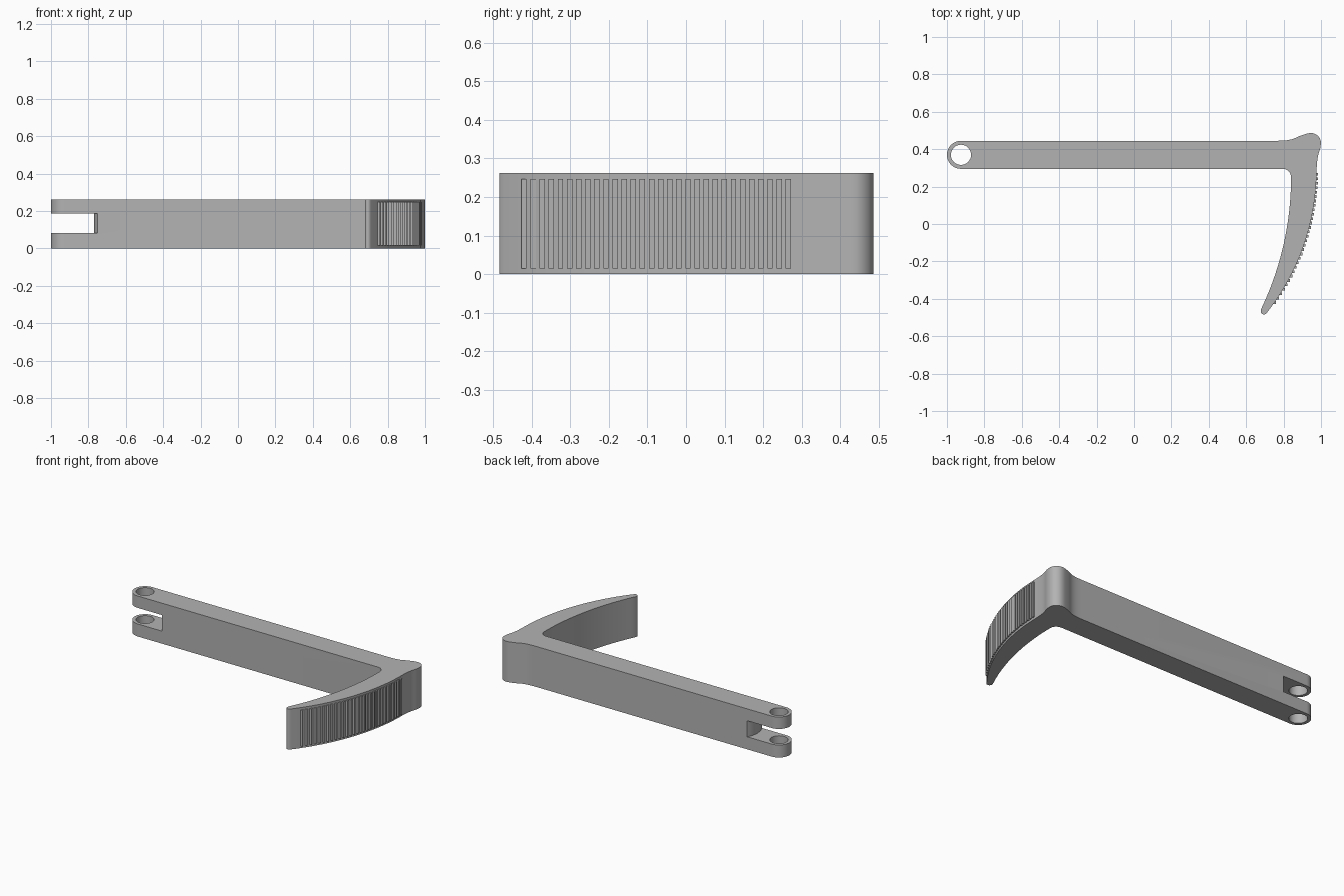
import bpy
import bmesh
from math import cos, sin, pi, sqrt, radians
from mathutils import Vector

HEIGHT = 0.262
PIVOT = (-0.925, 0.37)
ARM_R = 0.075
OUTER_C, OUTER_R = (-0.257, 0.29), 1.233   # outer sweep of the pedal blade
INNER_C, INNER_R = (-0.79, 0.25), 1.63     # inner sweep of the pedal blade

if "Cube" in bpy.data.objects:
    bpy.data.objects.remove(bpy.data.objects["Cube"])

grey = bpy.data.materials.new("plain grey")
grey.use_nodes = True
colour = (0.45, 0.45, 0.45, 1)
grey.diffuse_color = colour
grey.node_tree.nodes["Principled BSDF"].inputs["Base Color"].default_value = colour


def arc(centre, r, a0, a1, n):
    """Points on an arc, angles in degrees."""
    steps = [radians(a0 + (a1 - a0) * i / n) for i in range(n + 1)]
    return [(centre[0] + r * cos(a), centre[1] + r * sin(a)) for a in steps]


def sweep(centre, r, y0, y1, n):
    """Points on the +x side of a circle, spaced evenly in y."""
    ys = [y0 + (y1 - y0) * i / n for i in range(n + 1)]
    return [(centre[0] + sqrt(r * r - (y - centre[1]) ** 2), y) for y in ys]


def smooth_path(points, n=5):
    """Catmull-Rom curve through the inner points."""
    p = [Vector(q) for q in points]
    out = []
    for a, b, c, d in zip(p, p[1:], p[2:], p[3:]):
        for i in range(n):
            t = i / n
            v = 0.5 * (2 * b + (c - a) * t + (2 * a - 5 * b + 4 * c - d) * t * t
                       + (3 * b - a - 3 * c + d) * t ** 3)
            out.append((v.x, v.y))
    return out


def add_prism(bm, outline, z0, z1):
    base = bm.faces.new([bm.verts.new((x, y, z0)) for x, y in outline])
    top = bmesh.ops.extrude_face_region(bm, geom=[base])["geom"]
    verts = [g for g in top if isinstance(g, bmesh.types.BMVert)]
    bmesh.ops.translate(bm, verts=verts, vec=(0, 0, z1 - z0))


def finish(bm, name):
    bmesh.ops.recalc_face_normals(bm, faces=bm.faces)
    mesh = bpy.data.meshes.new(name)
    bm.to_mesh(mesh)
    bm.free()
    mesh.materials.append(grey)
    obj = bpy.data.objects.new(name, mesh)
    bpy.context.collection.objects.link(obj)
    return obj


def prism(name, outline, z0, z1):
    bm = bmesh.new()
    add_prism(bm, outline, z0, z1)
    return finish(bm, name)


# Lever body: rounded pivot end, straight arm, bulged corner, curved blade
corner = smooth_path([(0.6, 0.445), (0.77, 0.445), (0.84, 0.452), (0.89, 0.472),
                      (0.94, 0.486), (0.975, 0.478), (0.997, 0.45), (0.997, 0.41),
                      (0.983, 0.36), (0.976, 0.29), (0.972, 0.2)])
outline = arc(PIVOT, ARM_R, 270, 90, 24)
outline += corner
outline += sweep(OUTER_C, OUTER_R, 0.29, -0.472, 28)
outline += arc((0.695, -0.467), 0.017, -50, -200, 8)
outline += sweep(INNER_C, INNER_R, -0.455, 0.25, 24)
outline += arc((0.795, 0.25), 0.045, 8, 90, 8)
lever = prism("lever_body", outline, 0, HEIGHT)

# Pivot hole and fork slot, whose end wall bulges outward
hole = prism("hole_cutter", arc(PIVOT, 0.054, 0, 348.75, 31), -0.1, 0.4)
slot_end = arc((-0.62, PIVOT[1]), 0.15, 215, 145, 14)
slot = prism("slot_cutter", [(-1.1, 0.2)] + [(-0.743, 0.2)] + slot_end[::-1][::-1]
             and [(-1.1, 0.284)] + slot_end + [(-1.1, 0.456)], 0.081, 0.185)

bpy.context.view_layer.objects.active = lever
for cutter in (hole, slot):
    cutter.hide_render = True
    cut = lever.modifiers.new(cutter.name, "BOOLEAN")
    cut.operation = "DIFFERENCE"
    cut.solver = "EXACT"
    cut.object = cutter
    bpy.ops.object.modifier_apply(modifier=cut.name)
    bpy.data.objects.remove(cutter)

bpy.ops.object.select_all(action="DESELECT")
lever.select_set(True)
bpy.ops.object.shade_smooth_by_angle(angle=radians(30))

# Grip ridges: evenly spaced upright bars along the outer blade
bm = bmesh.new()
COUNT, WIDTH = 30, 0.014
for i in range(COUNT):
    y = -0.42 + i * (0.685 / (COUNT - 1))
    x = sweep(OUTER_C, OUTER_R, y, y, 1)[0][0]
    lo, hi = y - WIDTH / 2, y + WIDTH / 2
    add_prism(bm, [(x - 0.015, lo), (x + 0.009, lo), (x + 0.009, hi), (x - 0.015, hi)],
              0.014, 0.247)
finish(bm, "grip_ridges")
